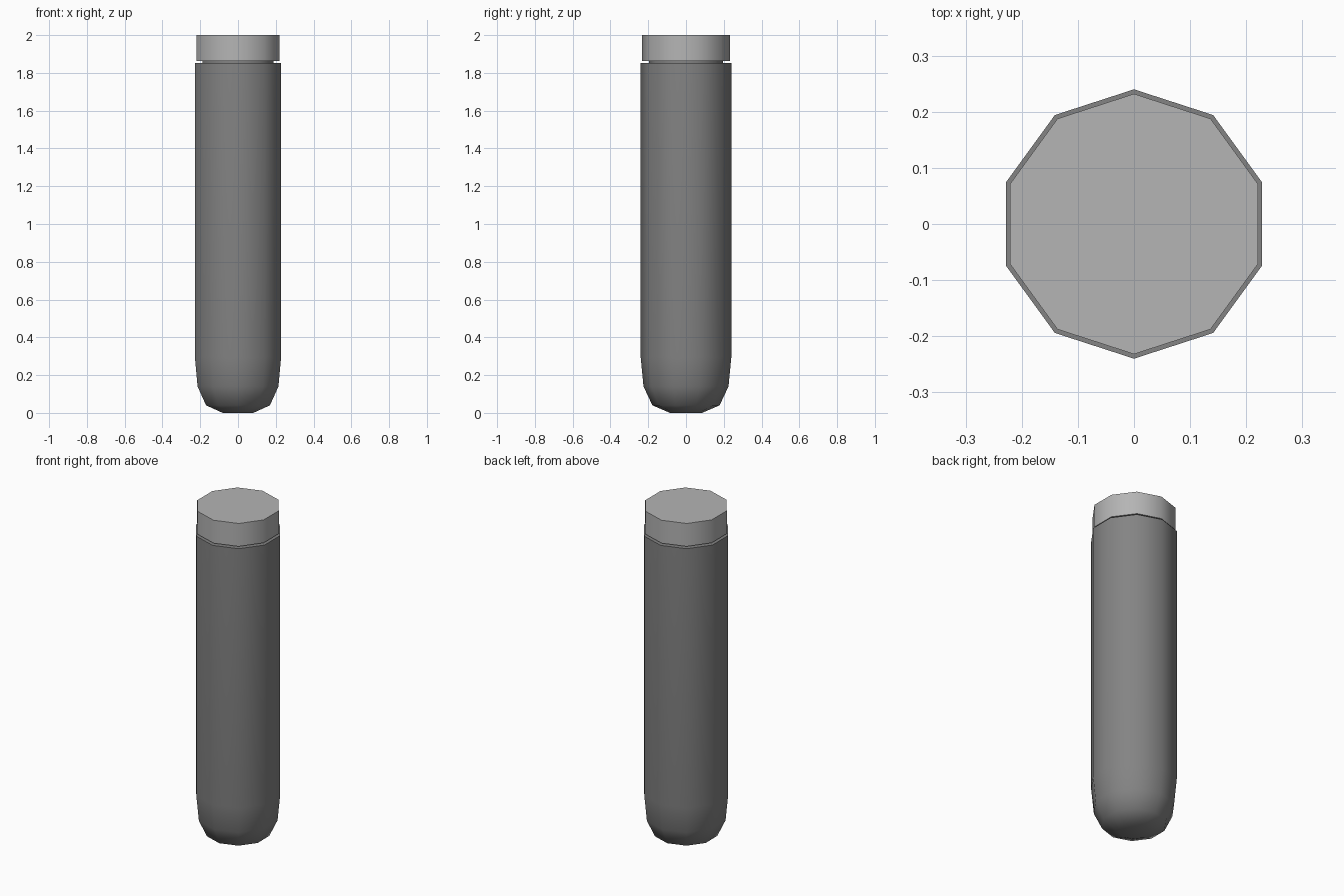
import bpy, bmesh
from math import cos, sin, pi, radians

cube = bpy.data.objects.get("Cube")
if cube:
    bpy.data.objects.remove(cube)

SIDES = 10


def material(name, value):
    mat = bpy.data.materials.new(name)
    mat.use_nodes = True
    color = (value, value, value, 1)
    mat.diffuse_color = color
    mat.node_tree.nodes["Principled BSDF"].inputs["Base Color"].default_value = color
    return mat


def turned_part(name, profile, mat):
    """Closed ten-sided solid from (radius, height) pairs, bottom to top."""
    bm = bmesh.new()
    rings = []
    for r, z in profile:
        angles = [pi / 2 + 2 * pi * i / SIDES for i in range(SIDES)]
        rings.append([bm.verts.new((r * cos(a), r * sin(a), z)) for a in angles])
    for low, high in zip(rings, rings[1:]):
        for i in range(SIDES):
            j = (i + 1) % SIDES
            bm.faces.new((low[i], low[j], high[j], high[i]))
    bm.faces.new(rings[0][::-1])
    bm.faces.new(rings[-1])
    mesh = bpy.data.meshes.new(name)
    bm.to_mesh(mesh)
    bm.free()
    mesh.materials.append(mat)
    obj = bpy.data.objects.new(name, mesh)
    bpy.context.collection.objects.link(obj)
    bpy.ops.object.select_all(action="DESELECT")
    obj.select_set(True)
    bpy.context.view_layer.objects.active = obj
    bpy.ops.object.shade_smooth_by_angle(angle=radians(60))
    return obj


dark_grey = material("dark grey", 0.23)
light_grey = material("light grey", 0.46)

# Long body with a rounded bottom
turned_part("body", [(0.085, 0), (0.178, 0.04), (0.225, 0.14), (0.24, 0.295), (0.24, 1.852)], dark_grey)
# Narrow neck in the gap
turned_part("neck", [(0.197, 1.845), (0.197, 1.87)], dark_grey)
# Lid
turned_part("lid", [(0.232, 1.862), (0.232, 2)], light_grey)
